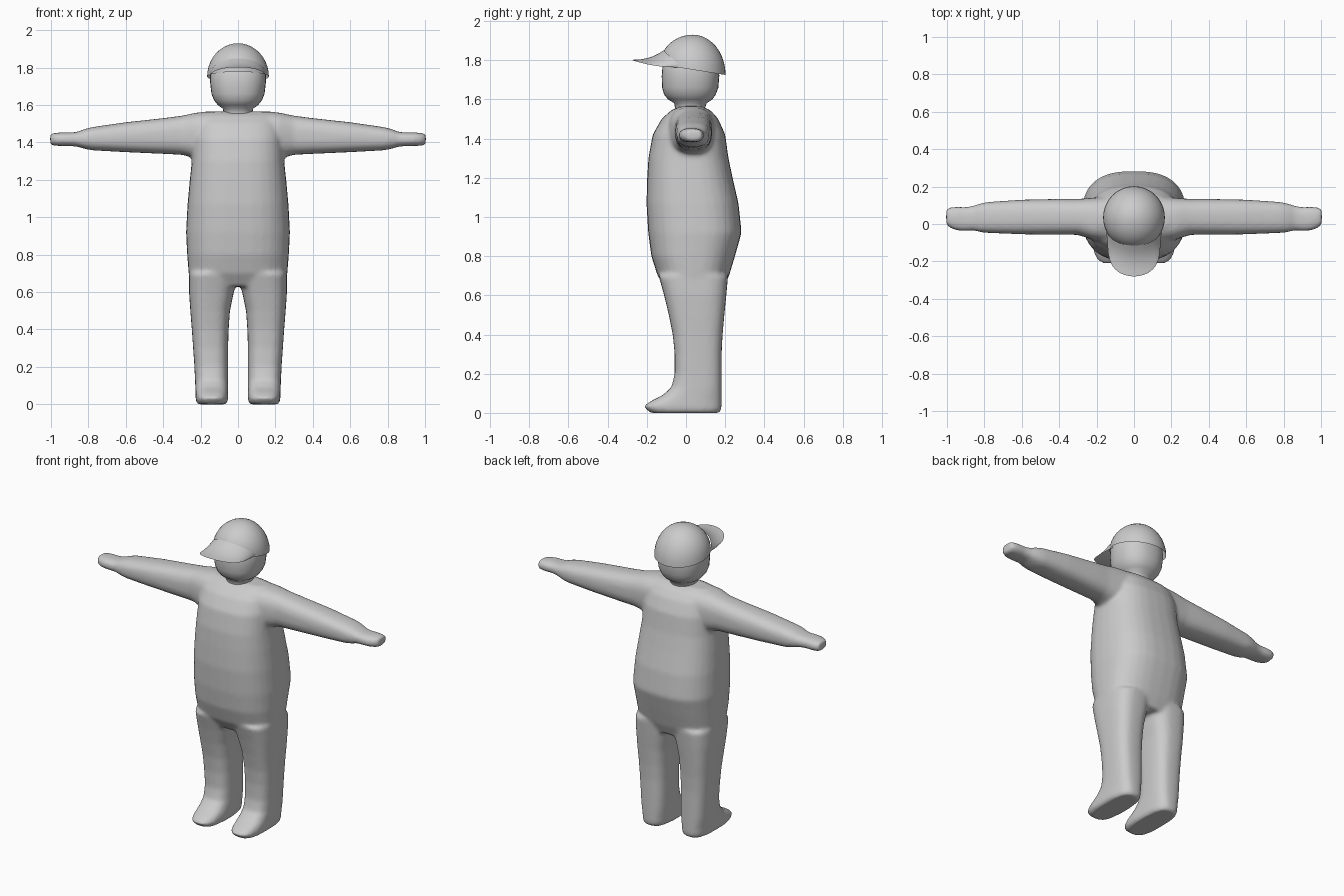
import bpy, bmesh, math
from mathutils import Vector

grey = bpy.data.materials.new("plain grey")
grey.diffuse_color = (0.6, 0.6, 0.6, 1)


def finish(bm, name):
    bmesh.ops.recalc_face_normals(bm, faces=bm.faces[:])
    mesh = bpy.data.meshes.new(name)
    bm.to_mesh(mesh)
    bm.free()
    mesh.materials.append(grey)
    ob = bpy.data.objects.new(name, mesh)
    bpy.context.collection.objects.link(ob)
    for p in mesh.polygons:
        p.use_smooth = True
    return ob


def loft(bm, rings, axis="z", power=2.5, n=32, mirror=1):
    """Closed skin over rings of (position, a_min, a_max, b_min, b_max)."""
    rows = []
    for pos, a0, a1, b0, b1 in rings:
        row = []
        for i in range(n):
            t = 2 * math.pi * i / n
            c, s = math.cos(t), math.sin(t)
            a = (a0 + a1) / 2 + (a1 - a0) / 2 * math.copysign(abs(c) ** (2 / power), c)
            b = (b0 + b1) / 2 + (b1 - b0) / 2 * math.copysign(abs(s) ** (2 / power), s)
            co = (a * mirror, b, pos) if axis == "z" else (pos * mirror, a, b)
            row.append(bm.verts.new(co))
        rows.append(row)
    for r, q in zip(rows, rows[1:]):
        for i in range(n):
            j = (i + 1) % n
            bm.faces.new((r[i], r[j], q[j], q[i]))
    bm.faces.new(rows[0])
    bm.faces.new(rows[-1])


# Torso: height, half width, front, back
torso = [(0.63, 0.25, -0.10, 0.19), (0.70, 0.264, -0.145, 0.22), (0.80, 0.272, -0.177, 0.25),
         (0.92, 0.278, -0.193, 0.284), (1.07, 0.27, -0.202, 0.268), (1.20, 0.258, -0.198, 0.238),
         (1.30, 0.247, -0.192, 0.217), (1.42, 0.24, -0.17, 0.20), (1.50, 0.225, -0.125, 0.165),
         (1.545, 0.205, -0.075, 0.125), (1.565, 0.19, -0.03, 0.08)]
# Leg and foot: height, inner x, outer x, front, back
leg = [(0.0, 0.065, 0.215, -0.18, 0.17), (0.015, 0.055, 0.225, -0.20, 0.18),
       (0.035, 0.053, 0.227, -0.215, 0.182), (0.06, 0.053, 0.227, -0.18, 0.182),
       (0.09, 0.053, 0.228, -0.12, 0.182), (0.13, 0.053, 0.23, -0.075, 0.182),
       (0.20, 0.053, 0.233, -0.058, 0.182), (0.30, 0.053, 0.24, -0.058, 0.182),
       (0.40, 0.05, 0.247, -0.068, 0.187), (0.50, 0.043, 0.255, -0.088, 0.196),
       (0.60, 0.022, 0.262, -0.112, 0.206), (0.70, 0.005, 0.262, -0.14, 0.215)]
# Arm and hand: x, front, back, bottom, top
arm = [(0.12, -0.10, 0.15, 1.30, 1.565), (0.22, -0.085, 0.14, 1.315, 1.56),
       (0.30, -0.058, 0.134, 1.334, 1.543), (0.40, -0.057, 0.134, 1.339, 1.53),
       (0.60, -0.055, 0.13, 1.348, 1.508), (0.78, -0.048, 0.118, 1.358, 1.482),
       (0.82, -0.044, 0.11, 1.366, 1.472), (0.86, -0.034, 0.098, 1.378, 1.456),
       (0.90, -0.037, 0.09, 1.381, 1.453), (0.95, -0.034, 0.092, 1.381, 1.453),
       (0.985, -0.02, 0.088, 1.383, 1.45), (1.004, -0.002, 0.08, 1.388, 1.446)]

# Body: all limbs fused into one soft skin
bm = bmesh.new()
loft(bm, [(z, -w, w, f, b) for z, w, f, b in torso], power=2.6)
for side in (1, -1):
    loft(bm, leg, power=2.9, mirror=side)
    loft(bm, arm, axis="x", power=2.6, mirror=side)
body = finish(bm, "body")
remesh = body.modifiers.new("fuse", "REMESH")
remesh.mode = "VOXEL"
remesh.voxel_size = 0.011
remesh.use_smooth_shade = True
soften = body.modifiers.new("soften", "SMOOTH")
soften.factor = 0.5
soften.iterations = 8

# Head and neck
head = [(1.50, 0.085, -0.06, 0.10), (1.55, 0.077, -0.055, 0.095), (1.58, 0.08, -0.06, 0.105),
        (1.60, 0.108, -0.092, 0.135), (1.625, 0.128, -0.112, 0.152), (1.66, 0.142, -0.122, 0.165),
        (1.72, 0.149, -0.124, 0.17), (1.79, 0.148, -0.118, 0.166), (1.84, 0.12, -0.08, 0.14),
        (1.88, 0.06, -0.03, 0.09)]
bm = bmesh.new()
loft(bm, [(z, -w, w, f, b) for z, w, f, b in head], power=2.3)
finish(bm, "head")

# Cap crown: dome on a rim that slopes down to the back
bm = bmesh.new()
N, M = 40, 10
rows = []
for k in range(M):
    t = math.pi / 2 * k / M
    row = []
    for i in range(N):
        a = 2 * math.pi * i / N
        x, y = 0.165 * math.cos(a), 0.035 + 0.167 * math.sin(a)
        z = 1.757 - 0.16 * y
        row.append(bm.verts.new((x * math.cos(t), 0.035 + (y - 0.035) * math.cos(t),
                                 z + (1.93 - z) * math.sin(t))))
    rows.append(row)
top = bm.verts.new((0, 0.035, 1.93))
for r, q in zip(rows, rows[1:]):
    for i in range(N):
        j = (i + 1) % N
        bm.faces.new((r[i], r[j], q[j], q[i]))
for i in range(N):
    bm.faces.new((rows[-1][i], rows[-1][(i + 1) % N], top))
finish(bm, "cap_crown")

# Cap brim: arched sheet sweeping forward from the crown
bm = bmesh.new()
U, V = 28, 6
grid = []
for i in range(U + 1):
    a = math.pi * (i / U - 0.5)
    c, s = math.cos(a), math.sin(a)
    inner = Vector((0.15 * s, -0.02 - 0.095 * c, 1.765 + 0.085 * c))
    outer = Vector((0.142 * s, -0.02 - 0.26 * c ** 0.45 if c > 1e-6 else -0.02, 1.762 + 0.04 * c))
    col = []
    for j in range(V + 1):
        v = j / V
        p = inner.lerp(outer, v)
        p.z = outer.z + (inner.z - outer.z) * (1 - v) ** 2.5
        col.append(bm.verts.new(p))
    grid.append(col)
for g, h in zip(grid, grid[1:]):
    for j in range(V):
        bm.faces.new((g[j], g[j + 1], h[j + 1], h[j]))
bmesh.ops.remove_doubles(bm, verts=bm.verts[:], dist=0.0005)
finish(bm, "cap_brim")
